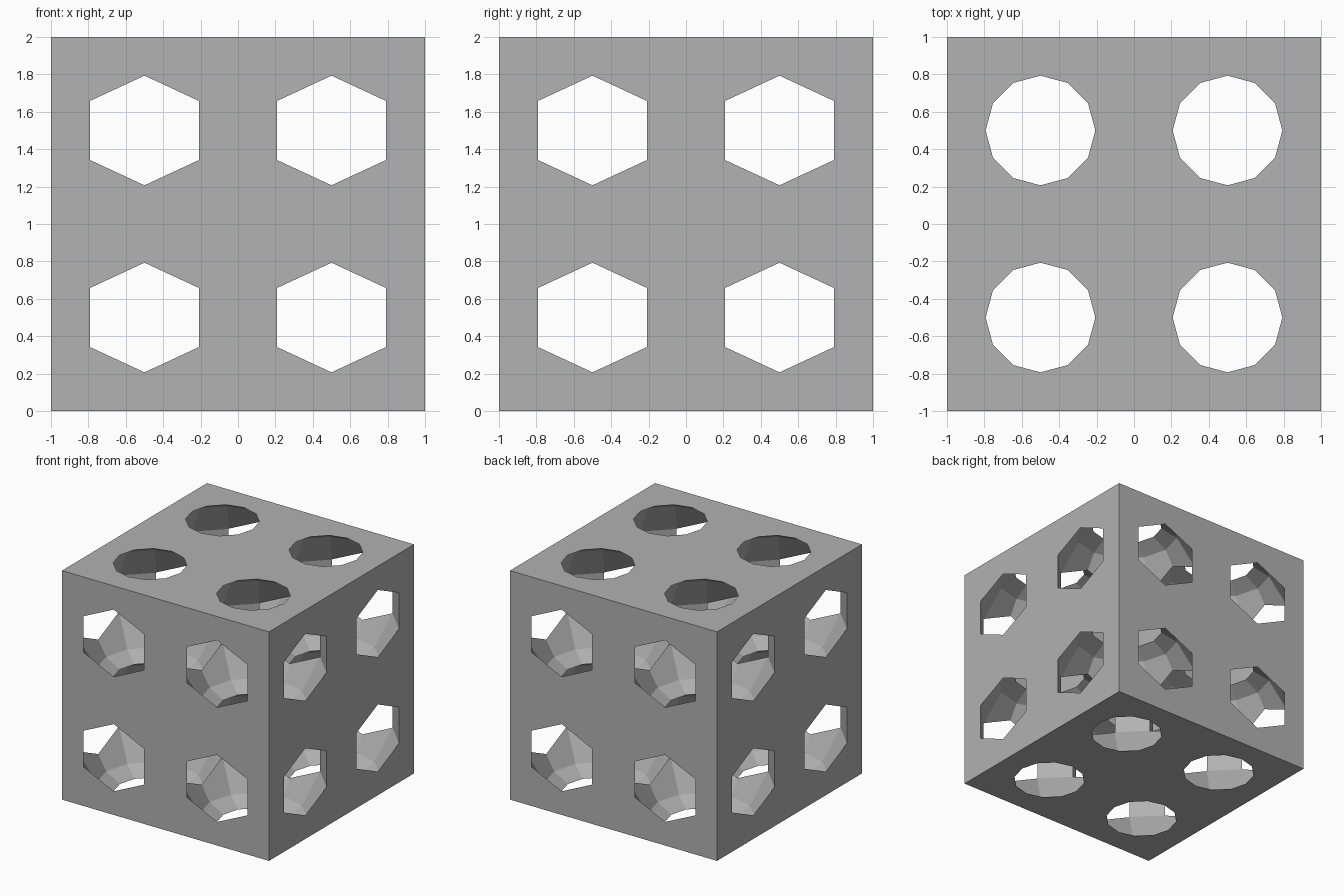
import bpy, bmesh
from math import sin, cos, radians
from mathutils import Matrix

if "Cube" in bpy.data.objects:
    bpy.data.objects.remove(bpy.data.objects["Cube"], do_unlink=True)

SIDES, RADIUS = 12, 0.6
LATITUDES = (-75, -45, -15, 15, 45, 75)

grey = bpy.data.materials.new("plain grey")
grey.use_nodes = True
COLOUR = (0.445, 0.445, 0.445, 1)
grey.diffuse_color = COLOUR
grey.node_tree.nodes["Principled BSDF"].inputs["Base Color"].default_value = COLOUR


def make_object(name, bm):
    bmesh.ops.recalc_face_normals(bm, faces=bm.faces)
    mesh = bpy.data.meshes.new(name)
    bm.to_mesh(mesh)
    bm.free()
    mesh.materials.append(grey)
    obj = bpy.data.objects.new(name, mesh)
    bpy.context.collection.objects.link(obj)
    return obj


# Solid block
bm = bmesh.new()
bmesh.ops.create_cube(bm, size=2, matrix=Matrix.Translation((0, 0, 1)))
block = make_object("hollowed_block", bm)

# Faceted ball with flat caps, used to hollow each of the eight cells
bm = bmesh.new()
rings = []
for lat in map(radians, LATITUDES):
    r, z = RADIUS * cos(lat), RADIUS * sin(lat)
    angles = [radians(360 * i / SIDES) for i in range(SIDES)]
    rings.append([bm.verts.new((r * cos(a), r * sin(a), z)) for a in angles])
for low, high in zip(rings, rings[1:]):
    for i in range(SIDES):
        j = (i + 1) % SIDES
        bm.faces.new((low[i], low[j], high[j], high[i]))
bm.faces.new(rings[0][::-1])
bm.faces.new(rings[-1])
ball = make_object("ball_cutter", bm)

cutters = []
for x in (-0.5, 0.5):
    for y in (-0.5, 0.5):
        for z in (0.5, 1.5):
            cutter = ball.copy()
            cutter.location = (x, y, z)
            cutter.hide_render = True
            bpy.context.collection.objects.link(cutter)
            cutters.append(cutter)
            cut = block.modifiers.new("hollow cell", 'BOOLEAN')
            cut.operation = 'DIFFERENCE'
            cut.solver = 'EXACT'
            cut.object = cutter

# Bake the cuts and remove the cutters
bpy.context.view_layer.update()
depsgraph = bpy.context.evaluated_depsgraph_get()
carved = bpy.data.meshes.new_from_object(block.evaluated_get(depsgraph))
block.modifiers.clear()
block.data = carved
carved.materials.clear()
carved.materials.append(grey)
for face in carved.polygons:
    face.material_index = 0
    face.use_smooth = False
for cutter in cutters + [ball]:
    bpy.data.objects.remove(cutter, do_unlink=True)
